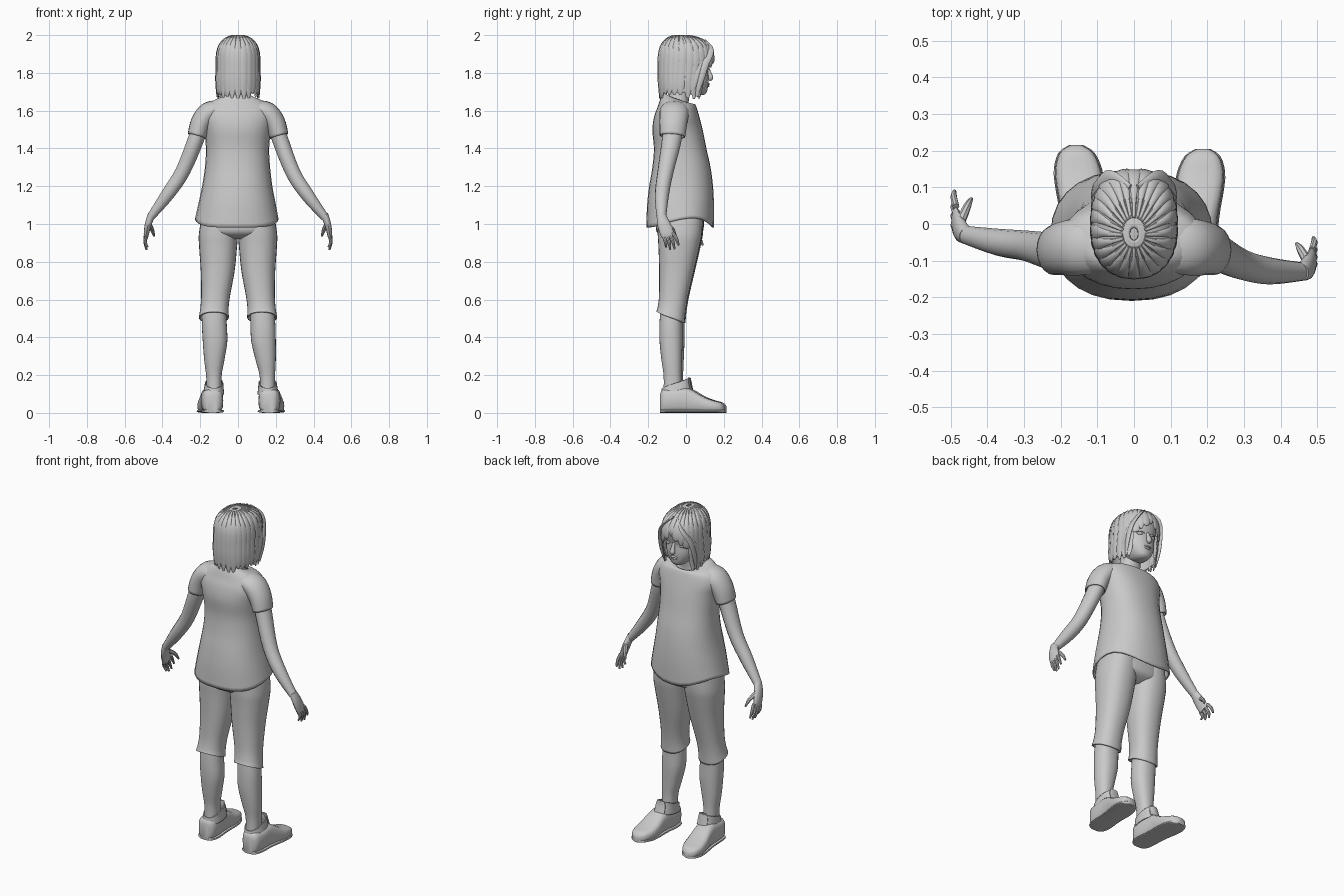
import bpy, bmesh, math, random
from mathutils import Vector

cube = bpy.data.objects.get("Cube")
if cube:
    bpy.data.objects.remove(cube, do_unlink=True)

random.seed(4)
clay = bpy.data.materials.new("plain_grey")
clay.use_nodes = True
GREY = (0.588, 0.588, 0.588, 1)
clay.diffuse_color = GREY
clay.node_tree.nodes["Principled BSDF"].inputs["Base Color"].default_value = GREY


def spline(rows, steps):
    """Smoothly interpolate rows of numbers."""
    out = []
    for i in range(len(rows) - 1):
        a, b, c, d = rows[max(i - 1, 0)], rows[i], rows[i + 1], rows[min(i + 2, len(rows) - 1)]
        for k in range(steps):
            t = k / steps
            out.append([q + t * ((r - p) / 2 + t * ((p - 2.5 * q + 2 * r - s / 2)
                        + t * (1.5 * (q - r) + (s - p) / 2))) for p, q, r, s in zip(a, b, c, d)])
    return out + [list(rows[-1])]


def power(v, e):
    return math.copysign(abs(v) ** e, v)


def build(name, rings, caps=True, thick=0, drop=None):
    """Skin a list of point rings; drop removes faces by rule."""
    bm = bmesh.new()
    loops = [[bm.verts.new(p) for p in ring] for ring in rings]
    n = len(loops[0])
    for lo, hi in zip(loops, loops[1:]):
        for i in range(n):
            bm.faces.new((lo[i], lo[(i + 1) % n], hi[(i + 1) % n], hi[i]))
    if caps:
        bm.faces.new(loops[0])
        bm.faces.new(loops[-1])
    bmesh.ops.recalc_face_normals(bm, faces=bm.faces)
    if drop:
        gone = [f for f in bm.faces if drop(f.calc_center_median())]
        bmesh.ops.delete(bm, geom=gone, context="FACES")
    mesh = bpy.data.meshes.new(name)
    bm.to_mesh(mesh)
    bm.free()
    mesh.materials.append(clay)
    for p in mesh.polygons:
        p.use_smooth = True
    mesh.set_sharp_from_angle(angle=math.radians(40))
    obj = bpy.data.objects.new(name, mesh)
    bpy.context.collection.objects.link(obj)
    if thick:
        mod = obj.modifiers.new("cloth", "SOLIDIFY")
        mod.thickness, mod.offset = thick, -1
    return obj


def level_ring(row, n=28, e=0.88):
    """Row is z, x range, y range, side lift, front tilt."""
    z, x0, x1, y0, y1, lift, tilt = (list(row) + [0, 0])[:7]
    pts = []
    for i in range(n):
        a = math.tau * i / n
        c, s = math.cos(a), math.sin(a)
        pts.append(Vector(((x0 + x1) / 2 + (x1 - x0) / 2 * power(c, e),
                           (y0 + y1) / 2 + (y1 - y0) / 2 * power(s, e),
                           z + lift * c * c * (1 + s) / 2 + tilt * s)))
    return pts


def stack(name, rows, steps=4, **kw):
    rows = [(list(r) + [0, 0])[:7] for r in rows]
    return build(name, [level_ring(r) for r in spline(rows, steps)], **kw)


def tube(name, path, ref=(0, 1, 0), n=14, steps=4, **kw):
    """Path is x, y, z, radius along ref, radius across."""
    rows = spline(path, steps)
    pts = [Vector(r[:3]) for r in rows]
    rings = []
    for i, r in enumerate(rows):
        t = (pts[min(i + 1, len(pts) - 1)] - pts[max(i - 1, 0)]).normalized()
        u = Vector(ref)
        u = (u - t * u.dot(t)).normalized()
        v = t.cross(u)
        rings.append([pts[i] + u * r[3] * math.cos(math.tau * k / n)
                      + v * r[4] * math.sin(math.tau * k / n) for k in range(n)])
    return build(name, rings, **kw)


def ball(name, centre, size):
    """Small ellipsoid as a stack of rings."""
    rings = []
    for k in range(9):
        a = math.pi * (k + 0.1) / 8.2
        rings.append([Vector(centre) + Vector((size[0] * math.sin(a) * math.cos(math.tau * i / 12),
                      size[1] * math.sin(a) * math.sin(math.tau * i / 12),
                      -size[2] * math.cos(a))) for i in range(12)])
    return build(name, rings)


def around(z, w, y0, y1, *rest):
    return (z, -w, w, y0, y1, *rest)


# Shirt: open shell with a raised side hem and a scooped neckline
stack("shirt", [
    (.982, -.228, .215, -.21, .147, .085), (1.1, -.208, .198, -.206, .148, .03),
    (1.2, -.19, .182, -.195, .143), (1.3, -.175, .17, -.178, .13),
    (1.4, -.17, .165, -.17, .108), (1.5, -.18, .175, -.178, .088),
    (1.57, -.197, .192, -.168, .07), (1.62, -.182, .178, -.15, .055),
    (1.65, -.135, .132, -.135, .045, 0, -.015), (1.662, -.085, .085, -.118, .03, 0, -.03)],
    caps=False, thick=.008)

# Neck and upper chest
stack("neck", [around(1.52, .14, -.14, .05), around(1.59, .125, -.13, .04),
               around(1.64, .085, -.11, .015, 0, -.025), around(1.665, .058, -.09, .015, 0, -.01),
               around(1.75, .055, -.085, .03)])

# Trousers
stack("trouser_seat", [around(1.1, .17, -.15, .09), around(1, .2, -.16, .095),
                       around(.95, .19, -.15, .083), around(.92, .09, -.1, .03)])
HAND_LEAN = {-1: 1.3, 1: 1.0}
for side in (-1, 1):
    tag = "left" if side < 0 else "right"   # the figure looks towards +y

    def mirror(rows, shift=0, dy=0):
        out = []
        for z, a, b, y0, y1, *rest in rows:
            d = shift * min(1, max(0, (.56 - z) / .4))
            a, b = sorted((side * (a + d), side * (b + d)))
            out.append((z, a, b, y0 + dy, y1 + dy, *rest))
        return out

    inward = -.03 if side < 0 else 0
    ahead = .01 if side < 0 else 0
    stack("trouser_leg_" + tag, mirror([
        (1.05, 0, .19, -.15, .09), (.95, 0, .207, -.15, .085), (.88, .005, .206, -.146, .072),
        (.75, .018, .197, -.142, .042), (.62, .042, .195, -.143, .012),
        (.55, .05, .2, -.15, -.002, 0, -.01), (.505, .048, .208, -.157, -.008, 0, -.03)],
        dy=ahead / 2), caps=False, thick=.008)
    stack("lower_leg_" + tag, mirror([
        (.6, .062, .185, -.13, -.01), (.48, .066, .197, -.14, -.018), (.38, .07, .2, -.14, -.018),
        (.28, .093, .2, -.13, -.022), (.19, .115, .196, -.118, -.025), (.08, .115, .196, -.12, -.02)],
        shift=inward, dy=ahead))

    # Shoes: profile along the foot, then sole and ankle strap
    def shoe_rings(rows, grow=0, flat=None):
        rings = []
        for y, x, w, h in spline(rows, 3):
            h = flat or h
            rings.append([Vector((side * (x + inward) + (w + grow) * power(math.cos(math.tau * k / 18), .7),
                                  y + ahead, h / 2 + h / 2 * power(math.sin(math.tau * k / 18), .6)))
                          for k in range(18)])
        return rings

    foot = [(-.138, .165, .028, .1), (-.12, .165, .05, .125), (-.07, .166, .058, .128),
            (-.01, .17, .056, .135), (.04, .174, .058, .118), (.09, .178, .063, .088),
            (.14, .183, .062, .068), (.185, .187, .045, .055), (.205, .188, .016, .035)]
    build("shoe_" + tag, shoe_rings(foot))
    build("sole_" + tag, shoe_rings(foot, grow=.004, flat=.018))
    stack("shoe_collar_" + tag, mirror([
        (.1, .103, .215, -.133, .03, 0, .01), (.14, .107, .208, -.13, .02, 0, .022),
        (.158, .108, .205, -.128, .015, 0, .026)], shift=inward, dy=ahead), caps=False, thick=.006)
    fx = side * (.157 + inward)
    tube("shoe_tongue_" + tag, [(fx, .03, .12, .007, .034), (fx, .018, .16, .007, .032),
                                (fx, .016, .188, .005, .024)])

    # Sleeves and arms
    def arm(rows):
        return [(side * x, *rest) for x, *rest in rows]

    tube("sleeve_" + tag, arm([(.08, -.06, 1.615, .07, .04), (.15, -.062, 1.592, .078, .057),
                               (.195, -.067, 1.535, .073, .056), (.218, -.072, 1.465, .068, .05)]),
         n=20, caps=False, thick=.006)
    if side < 0:
        bend = [(-.06, 1.28), (-.05, 1.16), (-.03, 1.04)]
    else:
        bend = [(-.11, 1.27), (-.128, 1.15), (-.13, 1.035)]
    wy = bend[2][0]
    tube("arm_" + tag, arm([(.19, -.07, 1.55, .052, .045), (.222, -.075, 1.45, .052, .044),
                            (.292, *bend[0], .042, .04), (.37, *bend[1], .037, .036),
                            (.46, *bend[2], .025, .022)]))

    # Hand: palm, four fingers and a thumb
    lean = HAND_LEAN[side]

    def at(x, dy, dz, r1, r2):
        return (side * x, wy + dy * lean, 1.04 + dz, r1, r2)

    tube("palm_" + tag, [at(.457, -.002, .01, .024, .021), at(.475, .012, -.04, .034, .018),
                         at(.485, .03, -.09, .036, .014), at(.486, .037, -.11, .03, .01)])
    for f in range(4):
        s = f / 3
        length = (.055, .075, .08, .068)[f]
        root = (.486, .012 + .048 * s, -.108 + .022 * s)
        tip = (.478 + .012 * s, root[1] + .012 + .02 * s, root[2] - length)
        mid = (.492, (root[1] + tip[1]) / 2 + .004, (root[2] + tip[2]) / 2)
        tube(f"finger_{f + 1}_{tag}", [at(*root, .0095, .0095), at(*mid, .009, .009),
                                       at(*tip, .005, .005)], n=8, steps=3)
    tube("thumb_" + tag, [at(.472, .03, -.04, .013, .013), at(.455, .06, -.07, .011, .011),
                          at(.444, .076, -.105, .005, .005)], n=8)

# Head and face
stack("head", [around(1.682, .022, .04, .09), around(1.695, .045, -.01, .108),
               around(1.73, .074, -.06, .117), around(1.77, .092, -.1, .12),
               around(1.82, .1, -.12, .117), around(1.87, .103, -.125, .128),
               around(1.92, .095, -.12, .12), around(1.96, .07, -.09, .08), around(1.98, .02, -.04, .03)])
tube("nose", [(0, .112, 1.825, .01, .008), (0, .124, 1.795, .012, .011),
              (0, .13, 1.773, .014, .016), (0, .12, 1.763, .006, .008)])
ball("upper_lip", (0, .116, 1.741), (.024, .01, .006))
ball("lower_lip", (0, .114, 1.731), (.02, .01, .007))
for side in (-1, 1):
    tag = "left" if side < 0 else "right"
    ball("eye_" + tag, (side * .042, .099, 1.813), (.02, .015, .012))
    tube("eyelid_" + tag, [(side * .02, .112, 1.819, .004, .004), (side * .042, .113, 1.827, .005, .004),
                           (side * .066, .099, 1.816, .003, .003)], ref=(0, 0, 1), n=8)
    ball("ear_" + tag, (side * .1, -.005, 1.8), (.012, .022, .034))

# Hair: cap with a face opening, then overlapping locks
hair = spline([around(2, .012, -.045, -.01), around(1.99, .052, -.085, .05),
               around(1.965, .086, -.118, .105), around(1.93, .106, -.137, .136),
               around(1.88, .114, -.145, .148), around(1.82, .115, -.146, .142),
               around(1.75, .116, -.145, .13), around(1.695, .111, -.138, .115)], 4)
build("hair_cap", [level_ring(r, 40) for r in hair], caps=False, thick=.008,
      drop=lambda c: c.y > .05 and c.z < 1.89 - 4 * c.x * c.x)
LOCKS = 26
for i in range(LOCKS):
    a = math.tau * (i + .5) / LOCKS
    c, s = math.cos(a), math.sin(a)
    fringe = s > .62
    end = 1.875 - .1 * abs(c) if fringe else 1.665 + random.uniform(-.005, .025)
    path = []
    for z, x0, x1, y0, y1 in [r[:5] for r in hair[2::3]] + [(1.66, -.107, .107, -.132, .1)]:
        if z < end:
            continue
        sweep = 1 + .12 * (2 - z) if fringe else 1
        path.append(((x1 * power(c, .88)) * sweep, (y0 + y1) / 2 + (y1 - y0) / 2 * power(s, .88),
                     z, .004 + .017 * min(1, (2 - z) * 12), .005))
    x, y, z = path[-1][:3]
    path.append((x * .98, y * .98, min(end, z - .01), .006, .003))
    tube(f"hair_lock_{i + 1}", path, ref=(-s, c, 0), n=8, steps=2)
# Long locks framing the face
for side in (-1, 1):
    tag = "left" if side < 0 else "right"
    for k in range(3):
        y = .088 - .026 * k
        tube(f"face_lock_{k + 1}_{tag}", [
            (side * .01, .1 - .05 * k, 1.972 + .006 * k, .008, .005),
            (side * .065, .128 - .03 * k, 1.92, .02, .007), (side * .1, y + .012, 1.85, .022, .008),
            (side * .11, y - .012, 1.76, .018, .008), (side * .104, y - .032, 1.675 + .01 * (k % 2), .007, .004)],
            ref=(0, 1, 0), n=8)
